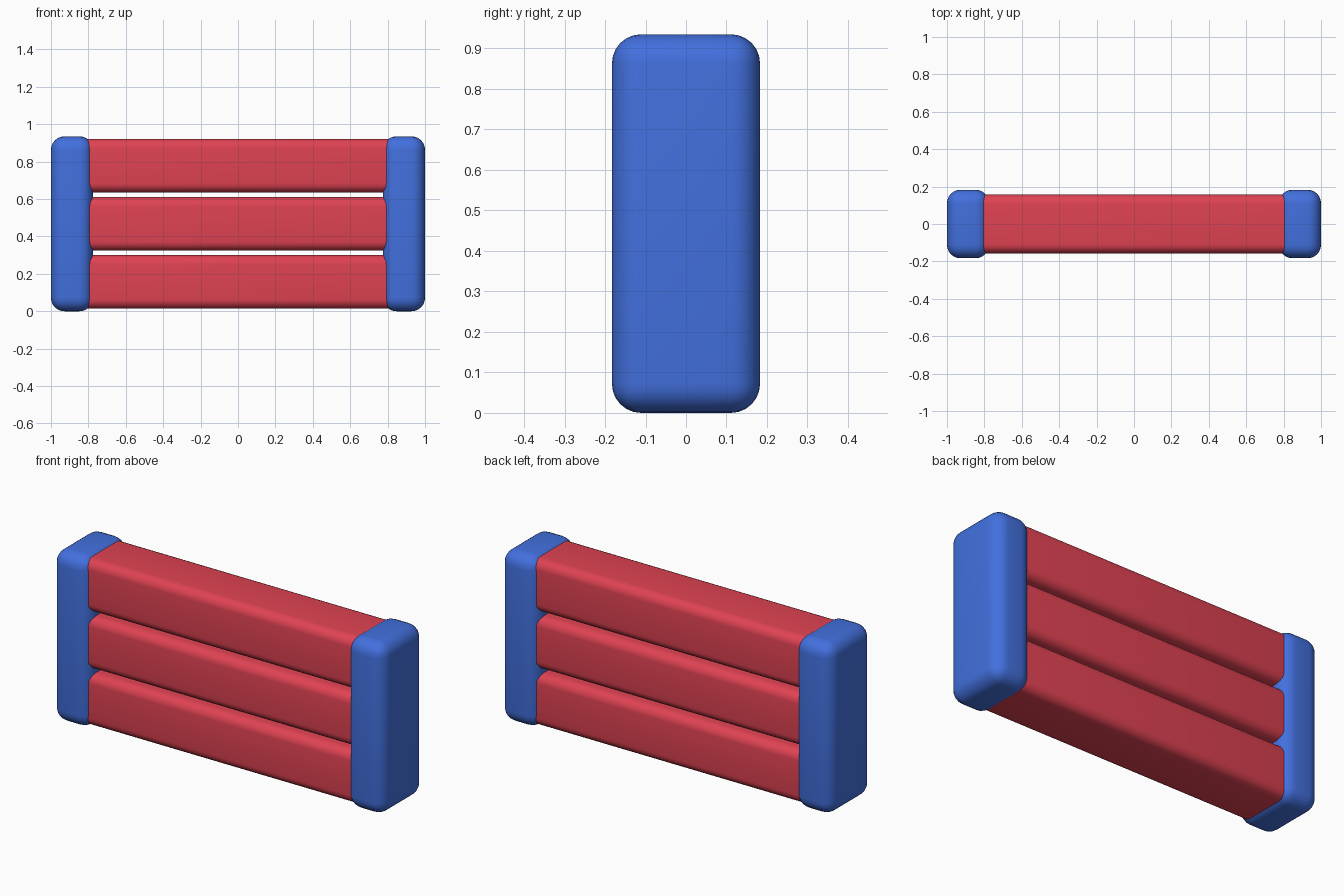
import bpy, math

if "Cube" in bpy.data.objects:
    bpy.data.objects.remove(bpy.data.objects["Cube"])


def material(name, rgb):
    m = bpy.data.materials.new(name)
    m.diffuse_color = (*rgb, 1)
    m.use_nodes = True
    m.node_tree.nodes["Principled BSDF"].inputs["Base Color"].default_value = m.diffuse_color
    return m


red = material("red", (0.74, 0.055, 0.085))
blue = material("blue", (0.055, 0.162, 0.73))


def rounded_box(name, center, size, radius, mat):
    bpy.ops.mesh.primitive_cube_add(size=1, location=center)
    ob = bpy.context.object
    ob.name = name
    ob.scale = size
    bpy.ops.object.transform_apply(location=False, rotation=False, scale=True)
    bevel = ob.modifiers.new("rounding", 'BEVEL')
    bevel.width = radius
    bevel.segments = 6
    bpy.ops.object.modifier_apply(modifier=bevel.name)
    ob.data.materials.append(mat)
    bpy.ops.object.shade_smooth_by_angle(angle=math.radians(40))
    return ob


# End posts
for side, sx in (("left", -1), ("right", 1)):
    rounded_box(side + "_post", (sx * 0.8875, 0, 0.4675), (0.225, 0.366, 0.935), 0.072, blue)

# Three horizontal rails, ends sunk into the posts
for i, z in enumerate((0.157, 0.4675, 0.778)):
    rounded_box("rail_%d" % (i + 1), (0, 0, z), (1.74, 0.315, 0.287), 0.05, red)
